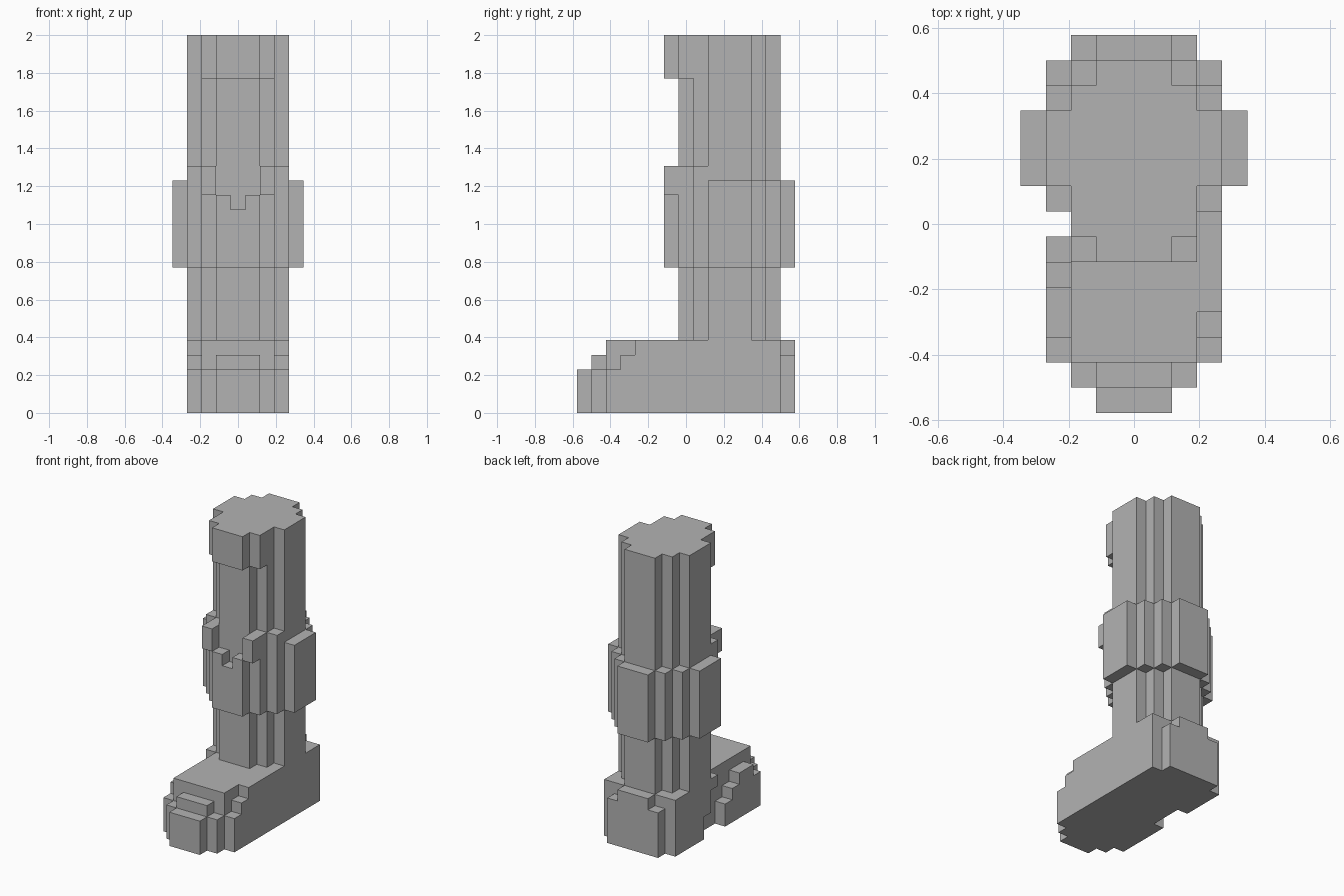
import bpy
import bmesh
from mathutils import Vector

cube = bpy.data.objects.get("Cube")
if cube:
    bpy.data.objects.remove(cube, do_unlink=True)

UNIT = 2 / 26  # edge of one block

grey = bpy.data.materials.new("plain grey")
grey.use_nodes = True
colour = (0.45, 0.45, 0.45, 1)
grey.diffuse_color = colour
grey.node_tree.nodes["Principled BSDF"].inputs["Base Color"].default_value = colour


def block(xs, ys, zs):
    """Cells of a box; each range includes both ends."""
    return {(x, y, z)
            for x in range(xs[0], xs[1] + 1)
            for y in range(ys[0], ys[1] + 1)
            for z in range(zs[0], zs[1] + 1)}


def wide(half, ys, zs):
    """Box centred on x."""
    return block((-half, half), ys, zs)


def pair(x, ys, zs):
    """Mirrored left and right columns."""
    return block((x, x), ys, zs) | block((-x, -x), ys, zs)


# Leg: stepped round column with a raised lip at the top front
leg = set()
for half in (1, 2, 3):
    leg |= wide(half, (half - 1, 7 - half), (5, 25))
leg |= wide(1, (-1, 0), (23, 25)) | wide(2, (0, 1), (23, 25))

# Band: one block larger than the leg all round, notched at the front
band = set()
for half in (1, 2, 3, 4):
    band |= wide(half, (half - 2, 8 - half), (10, 15))
band -= wide(1, (-1, -1), (15, 15)) | wide(0, (-1, -1), (14, 14))
for x in (2, 3):
    band |= pair(x, (x - 2, x - 2), (10, 16))
band |= pair(2, (-1, -1), (15, 16))

# Foot: long block with a stepped toe and heel
foot = wide(3, (-5, 6), (0, 4))
foot |= wide(2, (7, 7), (0, 3)) | wide(1, (7, 7), (0, 4))
foot |= wide(2, (-6, -6), (0, 2)) | wide(1, (-6, -6), (0, 3))
foot |= wide(1, (-7, -7), (0, 2))
foot -= pair(3, (-5, -5), (3, 4)) | pair(3, (-4, -4), (4, 4))

# Arch: slanting hollow cut in one side of the foot
side = (-3, -3)
foot -= block(side, (-3, -3), (4, 4))
foot -= block(side, (-2, -2), (3, 4))
foot -= block(side, (-1, -1), (2, 4))
foot -= block(side, (0, 0), (0, 4))
foot -= block(side, (1, 1), (0, 3))
foot -= block(side, (2, 2), (0, 1))

band -= leg
solid = leg | band | foot


def build(name, cells):
    """Skin the exposed sides of the cells and merge flat areas."""
    bm = bmesh.new()
    corners = {}

    def corner(p):
        key = tuple(round(c * 2) for c in p)
        if key not in corners:
            corners[key] = bm.verts.new(p * UNIT)
        return corners[key]

    for cell in sorted(cells):
        centre = Vector(cell) + Vector((0, 0, 0.5))
        for axis in range(3):
            for sign in (-1, 1):
                n = Vector((0, 0, 0))
                n[axis] = sign
                if tuple(int(a + b) for a, b in zip(cell, n)) in solid:
                    continue
                u = Vector((0, 0, 0))
                u[(axis + 1) % 3] = 0.5
                v = n.cross(u)
                mid = centre + n / 2
                bm.faces.new([corner(mid + a * u + b * v)
                              for a, b in ((-1, -1), (1, -1), (1, 1), (-1, 1))])
    bmesh.ops.dissolve_limit(bm, angle_limit=0.01,
                             verts=bm.verts[:], edges=bm.edges[:])
    mesh = bpy.data.meshes.new(name)
    bm.to_mesh(mesh)
    bm.free()
    mesh.materials.append(grey)
    bpy.context.collection.objects.link(bpy.data.objects.new(name, mesh))


build("leg", leg)
build("ankle_band", band)
build("foot", foot)
